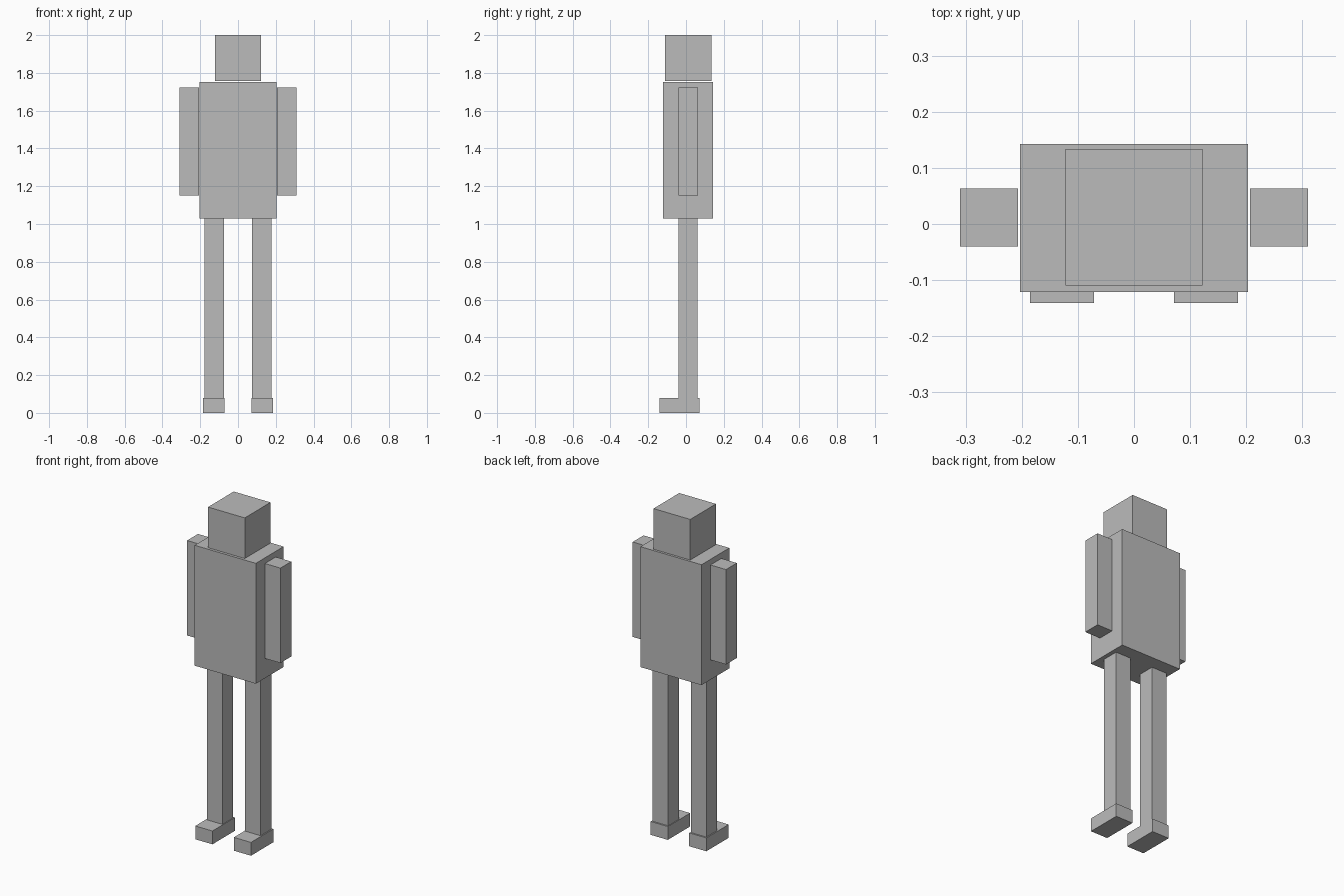
import bpy
from mathutils import Vector

cube = bpy.data.objects.get("Cube")
if cube:
    bpy.data.objects.remove(cube, do_unlink=True)

# Single plain grey for the whole figure
grey = bpy.data.materials.new("plain_grey")
grey.use_nodes = True
colour = (0.5, 0.5, 0.5, 1)
grey.diffuse_color = colour
grey.node_tree.nodes["Principled BSDF"].inputs["Base Color"].default_value = colour


def box(name, low, high):
    """Add a flat-shaded box spanning two opposite corners."""
    low, high = Vector(low), Vector(high)
    bpy.ops.mesh.primitive_cube_add(size=1, location=(low + high) / 2)
    obj = bpy.context.object
    obj.name = name
    obj.scale = high - low
    bpy.ops.object.transform_apply(location=False, rotation=False, scale=True)
    obj.data.materials.append(grey)


def pair(name, low, high):
    """Add a left box and its mirror on the right."""
    box("left_" + name, low, high)
    box("right_" + name, (-high[0], low[1], low[2]), (-low[0], high[1], high[2]))


# Head and torso
box("head", (-0.122, -0.11, 1.756), (0.122, 0.134, 2.0))
box("torso", (-0.203, -0.121, 1.03), (0.203, 0.143, 1.753))

# Limbs
pair("arm", (0.207, -0.04, 1.152), (0.31, 0.063, 1.722))
pair("leg", (0.075, -0.04, 0.08), (0.178, 0.062, 1.03))
pair("foot", (0.071, -0.141, 0.0), (0.185, 0.071, 0.08))
